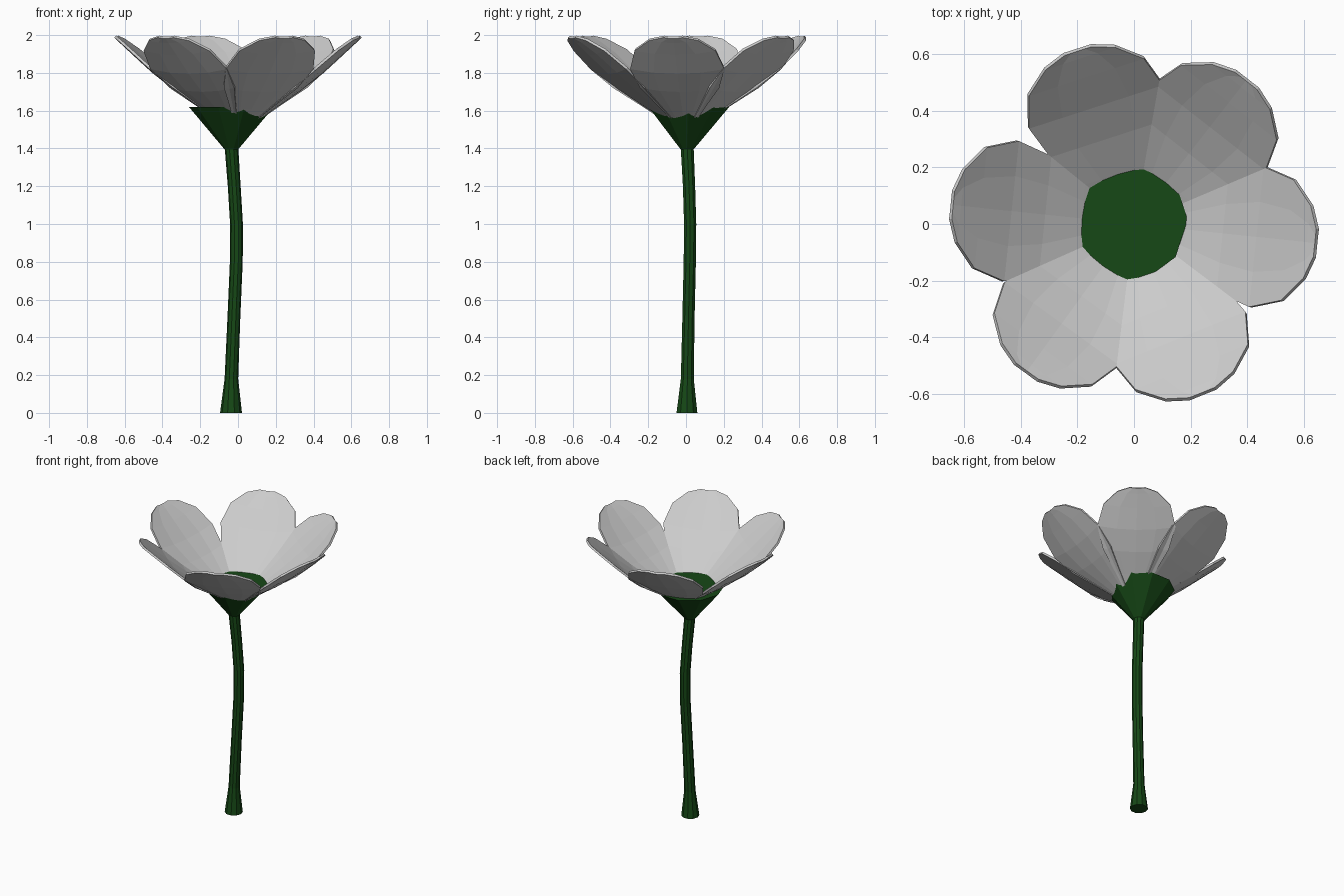
import bpy
from math import cos, sin, pi, radians
from mathutils import Matrix, Vector

if "Cube" in bpy.data.objects:
    bpy.data.objects.remove(bpy.data.objects["Cube"])

green = bpy.data.materials.new("leaf_green")
green.diffuse_color = (0.008, 0.065, 0.008, 1)
green.use_nodes = True
green.node_tree.nodes["Principled BSDF"].inputs["Base Color"].default_value = green.diffuse_color


def make(name, verts, faces, mat=None):
    mesh = bpy.data.meshes.new(name)
    mesh.from_pydata(verts, [], faces)
    mesh.update()
    obj = bpy.data.objects.new(name, mesh)
    bpy.context.collection.objects.link(obj)
    if mat:
        mesh.materials.append(mat)
    return obj


def loft(name, rings, n, mat):
    """Closed tube through rings given as (x, y, z, radius)."""
    verts = [(x + r * cos(2 * pi * i / n), y + r * sin(2 * pi * i / n), z)
             for x, y, z, r in rings for i in range(n)]
    faces = [(k * n + i, k * n + (i + 1) % n, (k + 1) * n + (i + 1) % n, (k + 1) * n + i)
             for k in range(len(rings) - 1) for i in range(n)]
    faces += [tuple(reversed(range(n))), tuple(range((len(rings) - 1) * n, len(rings) * n))]
    return make(name, verts, faces, mat)


# Gently curved stem with a flared foot
loft("stem", [(-0.037, 0.005, 0, 0.058), (-0.035, 0.007, 0.18, 0.036),
              (-0.022, 0.013, 0.5, 0.034), (-0.009, 0.02, 0.8, 0.034),
              (-0.008, 0.022, 1.0, 0.034), (-0.02, 0.016, 1.2, 0.034),
              (-0.035, 0.006, 1.41, 0.036)], 10, green)

# Conical cup under the petals
loft("calyx", [(-0.035, 0.006, 1.395, 0.036), (-0.035, 0.015, 1.62, 0.225)], 10, green)

# Petal rows: (distance from axis, height, half width)
ROWS = [(0.07, 1.53, 0.05), (0.19, 1.615, 0.125), (0.32, 1.705, 0.21), (0.44, 1.80, 0.25),
        (0.55, 1.90, 0.215), (0.62, 1.963, 0.13), (0.648, 1.987, 0.05)]
COLS = 4
for i, angle in enumerate((-6, 52, 108, 174, 234, 292)):
    turn = Matrix.Rotation(radians(angle), 3, 'Z')
    verts = []
    for r, z, w in ROWS:
        for c in range(COLS + 1):
            u = 2 * c / COLS - 1
            cup = 0.025 * u * u * w / 0.25
            verts.append(turn @ Vector((r, u * w, z + cup)))
    s = COLS + 1
    faces = [(k * s + c, (k + 1) * s + c, (k + 1) * s + c + 1, k * s + c + 1)
             for k in range(len(ROWS) - 1) for c in range(COLS)]
    petal = make(f"petal_{i + 1}", verts, faces)
    solid = petal.modifiers.new("thickness", 'SOLIDIFY')
    solid.thickness = 0.014
    solid.offset = 0
